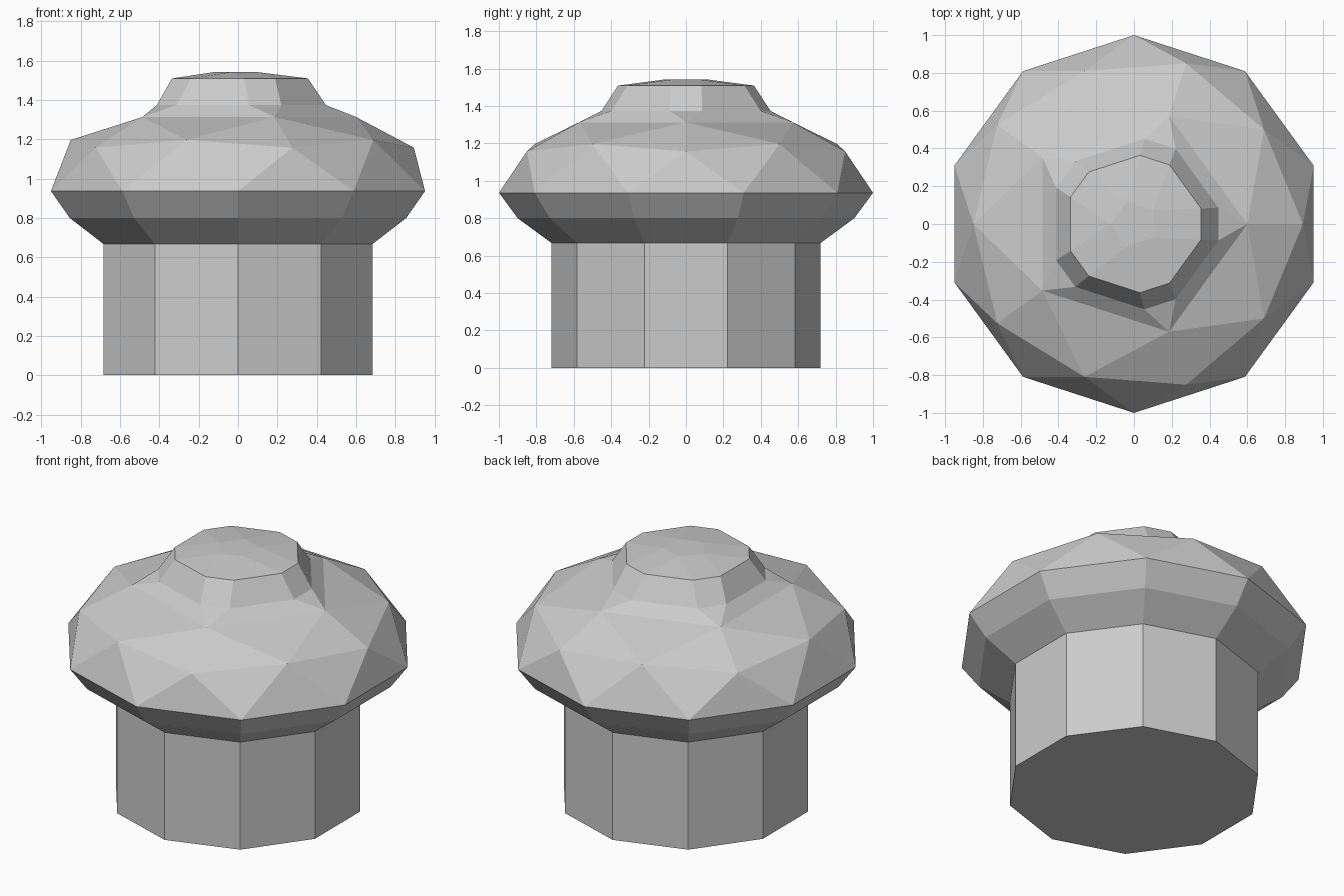
import bpy, bmesh
from math import cos, sin, radians

cube = bpy.data.objects.get("Cube")
if cube:
    bpy.data.objects.remove(cube)

grey = bpy.data.materials.new("plain_grey")
grey.use_nodes = True
colour = (0.6, 0.6, 0.6, 1)
grey.diffuse_color = colour
grey.node_tree.nodes["Principled BSDF"].inputs["Base Color"].default_value = colour

RIM_Z = 0.936
TEN = [18 + 36 * i for i in range(10)]


def ring(bm, angles, r, z):
    return [bm.verts.new((r * cos(radians(a)), r * sin(radians(a)), z)) for a in angles]


def band(bm, low, high):
    n = len(low)
    for i in range(n):
        j = (i + 1) % n
        bm.faces.new((low[i], low[j], high[j], high[i]))


def finish(bm, name):
    bmesh.ops.remove_doubles(bm, verts=bm.verts, dist=0.001)
    bmesh.ops.recalc_face_normals(bm, faces=bm.faces)
    mesh = bpy.data.meshes.new(name)
    bm.to_mesh(mesh)
    bm.free()
    mesh.materials.append(grey)
    bpy.context.collection.objects.link(bpy.data.objects.new(name, mesh))


# Stem: ten-sided prism, closed underneath
bm = bmesh.new()
foot = ring(bm, TEN, 0.72, 0)
band(bm, foot, ring(bm, TEN, 0.72, 0.668))
bm.faces.new(foot[::-1])
finish(bm, "stem")

# Cap dome: flattened upper half of an icosphere with its apex opened
bm = bmesh.new()
bmesh.ops.create_icosphere(bm, subdivisions=2, radius=1)
unwanted = [v for v in bm.verts if v.co.z < -0.01 or v.co.z > 0.95]
bmesh.ops.delete(bm, geom=unwanted, context='VERTS')
for v in bm.verts:
    if v.co.z > 0.8:
        v.co.xy = v.co.xy.normalized() * 0.6
        v.co.z = 1.313
    else:
        v.co.z = RIM_Z + v.co.z * 0.495

# Cap underside: two bands narrowing to the stem
neck = ring(bm, TEN, 0.72, 0.668)
middle = ring(bm, TEN, 0.9, 0.80)
band(bm, neck, middle)
band(bm, middle, ring(bm, TEN, 1, RIM_Z))

# Collar and crown: pentagons with clipped corners
five = [72 * k for k in range(5)]
shoulder = ring(bm, five, 0.6, 1.313)
collar = ring(bm, [a + d for a in five for d in (-11, 11)], 0.455, 1.374)
rim = ring(bm, [a + d for a in five for d in (-13, 13)], 0.365, 1.509)
crown = ring(bm, [a - 36 for a in five], 0.125, 1.541)
band(bm, collar, rim)
bm.faces.new(crown)
for k in range(5):
    n = (k + 1) % 5
    a, b, c = 2 * k, 2 * k + 1, 2 * n
    bm.faces.new((shoulder[k], collar[b], collar[a]))
    bm.faces.new((shoulder[k], shoulder[n], collar[c], collar[b]))
    bm.faces.new((rim[a], rim[b], crown[n], crown[k]))
    bm.faces.new((rim[b], rim[c], crown[n]))
finish(bm, "cap")
